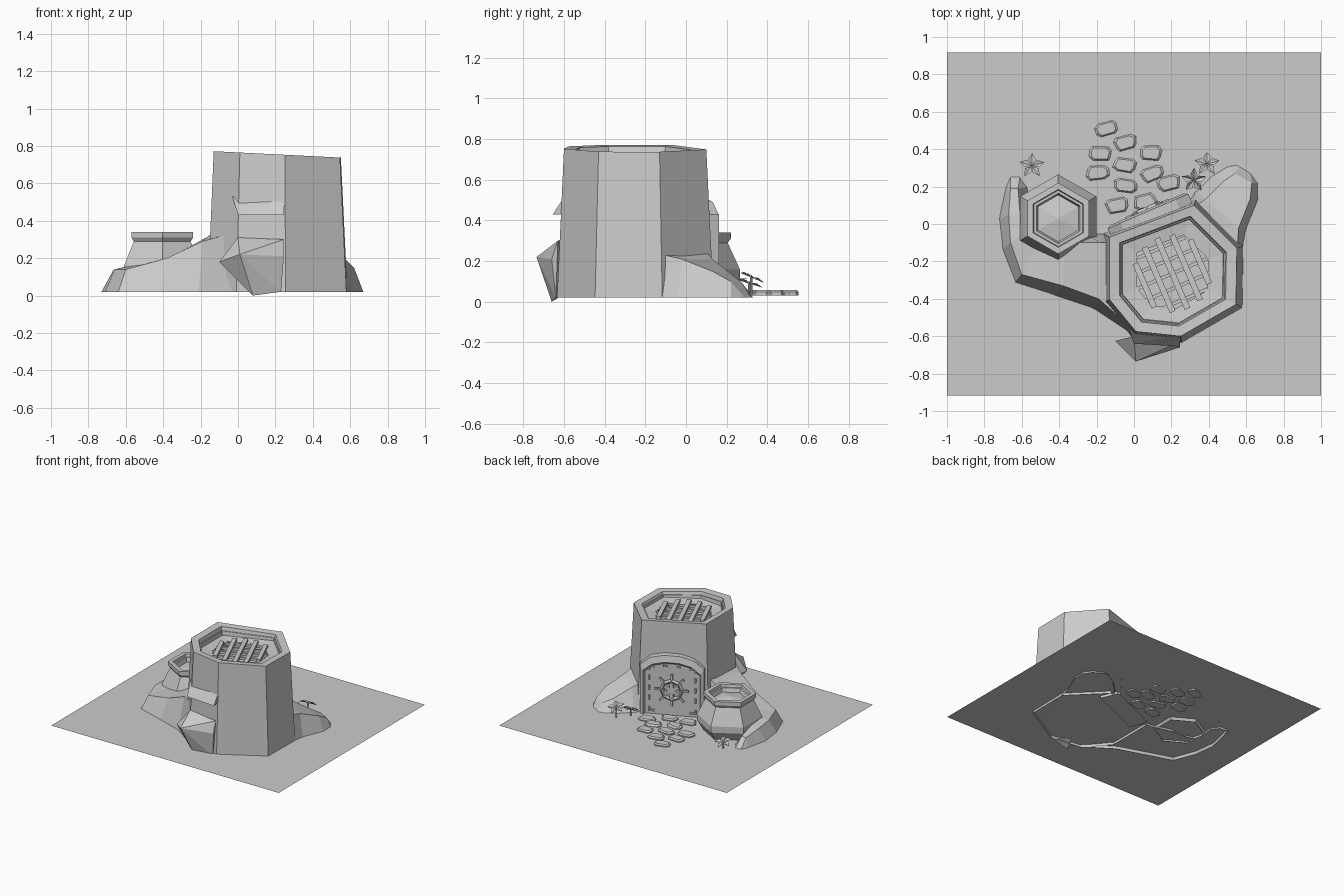
import bpy, bmesh, math, random
from mathutils import Matrix, Vector

random.seed(4)
if "Cube" in bpy.data.objects:
    bpy.data.objects.remove(bpy.data.objects["Cube"], do_unlink=True)

grey = bpy.data.materials.new("stone grey")
grey.use_nodes = True
grey.diffuse_color = (0.6, 0.6, 0.6, 1)
grey.node_tree.nodes["Principled BSDF"].inputs["Base Color"].default_value = (0.6, 0.6, 0.6, 1)


def finish(name, bm, matrix=Matrix()):
    bmesh.ops.recalc_face_normals(bm, faces=bm.faces)
    me = bpy.data.meshes.new(name)
    bm.to_mesh(me)
    bm.free()
    me.materials.append(grey)
    ob = bpy.data.objects.new(name, me)
    ob.matrix_world = matrix
    bpy.context.collection.objects.link(ob)
    return ob


def loft(name, rings, cap_start=False, cap_end=False, closed=True, matrix=Matrix()):
    """Skin a series of rings that share a point count."""
    bm = bmesh.new()
    vs = [[bm.verts.new(p) for p in r] for r in rings]
    n = len(rings[0])
    for a, b in zip(vs, vs[1:]):
        for i in range(n if closed else n - 1):
            j = (i + 1) % n
            bm.faces.new((a[i], a[j], b[j], b[i]))
    if cap_start:
        bm.faces.new(vs[0])
    if cap_end:
        bm.faces.new(vs[-1])
    return finish(name, bm, matrix)


def hull(name, points):
    bm = bmesh.new()
    for p in points:
        bm.verts.new(p)
    bmesh.ops.convex_hull(bm, input=bm.verts)
    return finish(name, bm)


def box(name, size, matrix):
    bm = bmesh.new()
    bmesh.ops.create_cube(bm, size=1, matrix=Matrix.Diagonal((*size, 1)))
    return finish(name, bm, matrix)


def ngon(n, r, z, c=(0, 0), turn=0.0):
    return [(c[0] + r * math.cos(turn + math.tau * i / n),
             c[1] + r * math.sin(turn + math.tau * i / n), z) for i in range(n)]


def at(x, y, z=0.0, turn=0.0, axis='Z'):
    return Matrix.Translation((x, y, z)) @ Matrix.Rotation(turn, 4, axis)


GROUND = 0.04
TURN = 0.407  # direction of the doorway wall

# Ground sheet
loft("ground", [[(-1, -.917, GROUND), (1, -.917, GROUND)],
                [(-1, .917, GROUND), (1, .917, GROUND)]], closed=False)

# Tower: tapered seven-sided wall, thick rim and sunken roof
centre = Vector((.2, -.26))
plan = [(-.13, -.07), (.32, .1), (.55, -.13), (.545, -.43), (.25, -.6), (.01, -.575), (-.13, -.405)]


def tower_ring(scale, z, tilt=0.0):
    pts = [centre + (Vector(p) - centre) * scale for p in plan]
    return [(p.x, p.y, z - tilt * (p.x - .2)) for p in pts]


loft("tower", [tower_ring(1.1, .02), tower_ring(1.04, .45), tower_ring(1, .755, .05),
               tower_ring(.84, .75, .05), tower_ring(.82, .725, .03), tower_ring(.8, .725, .03),
               tower_ring(.79, .70), tower_ring(.56, .69), tower_ring(.56, .64)], cap_end=True)

# Roof grate: wide bars and thinner cross bars trimmed to a circle
grate = at(.205, -.265, .69, TURN)
for kind, count, gap, width, z in (("grate_bar", 5, .08, .032, .012), ("grate_cross_bar", 5, .075, .018, -.006)):
    for i in range(count):
        off = (i - (count - 1) / 2) * gap
        length = 2 * math.sqrt(.205 ** 2 - off ** 2)
        if kind == "grate_bar":
            box(kind, (width, length, .022), grate @ at(off, 0, z))
        else:
            box(kind, (length, width, .02), grate @ at(0, off, z))

# Roots: open skins of (outer base, outer top, inner top, inner base)
left_root = [
    [(0, -.6, .02), (-.01, -.56, .34), (-.13, -.1, .34), (-.13, -.05, .02)],
    [(-.21, -.46, .02), (-.19, -.4, .29), (-.17, -.1, .31), (-.2, -.05, .02)],
    [(-.42, -.39, .02), (-.38, -.33, .2), (-.37, -.1, .2), (-.38, 0, .02)],
    [(-.64, -.32, .02), (-.6, -.27, .14), (-.5, -.1, .17), (-.5, 0, .02)],
    [(-.71, -.14, .02), (-.66, -.1, .14), (-.58, -.04, .16), (-.55, .02, .02)],
    [(-.73, .02, .02), (-.67, .05, .13), (-.61, .06, .14), (-.57, .08, .02)],
    [(-.69, .2, .02), (-.66, .19, .11), (-.62, .19, .11), (-.56, .2, .02)],
    [(-.67, .26, .02), (-.66, .25, .04), (-.61, .25, .04), (-.6, .25, .02)],
]
right_root = [
    [(.57, -.2, .02), (.55, -.15, .24), (.3, .08, .27), (.3, .13, .02)],
    [(.6, -.04, .02), (.56, -.02, .21), (.38, .13, .21), (.33, .18, .02)],
    [(.67, .13, .02), (.62, .13, .15), (.48, .23, .13), (.42, .27, .02)],
    [(.67, .22, .02), (.63, .22, .1), (.54, .27, .1), (.5, .32, .02)],
    [(.63, .28, .02), (.62, .28, .03), (.57, .31, .03), (.55, .33, .02)],
]
loft("left_root", left_root, cap_end=True, closed=False)
loft("right_root", right_root, cap_end=True, closed=False)

# Front alcove: overhanging brow above a jutting rock ledge
hull("front_brow", [(-.03, -.55, .53), (.25, -.59, .53), (0, -.64, .43), (.245, -.655, .43),
                    (0, -.58, .43), (.245, -.6, .43)])
hull("front_ledge", [(-.1, -.625, .18), (.01, -.735, .22), (.245, -.66, .21), (.08, -.66, 0),
                     (.23, -.64, .02), (0, -.6, .31), (.245, -.63, .3), (.1, -.58, .05)])

# Doorway: arched frame with a recessed panel
door = at(.075, .068, 0, TURN)
half = [(.235, .02), (.235, .43), (.16, .49), (.06, .515)]
arch = half + [(-x, z) for x, z in reversed(half)]


def arch_ring(scale, y):
    return [(x * scale, y, .02 + (z - .02) * (scale if z > .1 else 1)) for x, z in arch]


loft("door", [arch_ring(1, -.14), arch_ring(1, 0), arch_ring(.9, .012),
              arch_ring(.86, -.012)], cap_end=True, matrix=door)

# Valve wheel with hub and spokes
wheel = door @ at(0, .012, .25)
bpy.ops.mesh.primitive_torus_add(major_segments=8, minor_segments=4, major_radius=.075, minor_radius=.014)
ring = bpy.context.object
ring.name = "wheel_rim"
ring.data.materials.append(grey)
ring.matrix_world = wheel @ Matrix.Rotation(math.pi / 2, 4, 'X')
for i in range(8):
    spoke = wheel @ Matrix.Rotation(math.tau * i / 8, 4, 'Y')
    box("wheel_spoke", (.014, .014, .07), spoke @ at(0, 0, .09))
for i in range(3):
    box("wheel_hub_bar", (.026, .03, .12), wheel @ Matrix.Rotation(math.pi * i / 3, 4, 'Y'))

# Door studs and corner brackets
for side in (-1, 1):
    for z in (.08, .17, .25, .33, .41):
        box("door_stud", (.012, .02, .035), door @ at(side * .17, -.008, z))
    for z in (.07, .42):
        box("door_bracket", (.04, .02, .012), door @ at(side * .15, -.008, z))
    box("door_top_stud", (.03, .02, .012), door @ at(side * .05, -.008, .43))

# Six-sided pot with a rolled lip and domed filling
pot = [(.18, .02), (.235, .11), (.235, .16), (.175, .29), (.19, .31), (.19, .34),
       (.155, .34), (.15, .32), (.135, .32), (.125, .29), (.01, .31)]
loft("pot", [ngon(6, r, z, (-.405, .03), math.pi / 6) for r, z in pot], cap_end=True)

# Stepping stones: chamfered, slightly irregular slabs
stones = [(-.145, .51), (-.045, .435), (-.18, .375), (.09, .38), (-.195, .275), (-.05, .315),
          (.095, .27), (-.045, .205), (.185, .22), (-.09, .1), (.06, .12)]
outline = [(.06, .018), (.042, .038), (-.042, .038), (-.06, .018),
           (-.06, -.018), (-.042, -.038), (.042, -.038), (.06, -.018)]
for x, y in stones:
    jit = [(a * random.uniform(.88, 1.08), b * random.uniform(.88, 1.08)) for a, b in outline]
    rings = [[(a * s, b * s, z) for a, b in jit] for s, z in ((1, .03), (1, .048), (.8, .058))]
    loft("stepping_stone", rings, True, True, matrix=at(x, y, 0, random.uniform(-.15, .35)))

# Flowers: thin stem and a tilted ring of diamond petals
for x, y, z, tilt in ((.32, .235, .09, .35), (.39, .32, .12, -.4), (-.545, .31, .09, -.3)):
    loft("flower_stem", [ngon(4, .006, .03, (x, y)), ngon(4, .006, z, (x, y))])
    head = at(x, y, z) @ Matrix.Rotation(tilt, 4, 'X')
    bm = bmesh.new()
    for i in range(5):
        spin = Matrix.Rotation(math.tau * i / 5 + .3, 4, 'Z')
        pts = ((0, 0, 0), (.035, -.02, .012), (.07, 0, 0), (.035, .02, .012))
        v = [bm.verts.new(spin @ Vector(p)) for p in pts]
        bm.faces.new((v[0], v[1], v[2]))
        bm.faces.new((v[0], v[2], v[3]))
    finish("flower_petals", bm, head)
